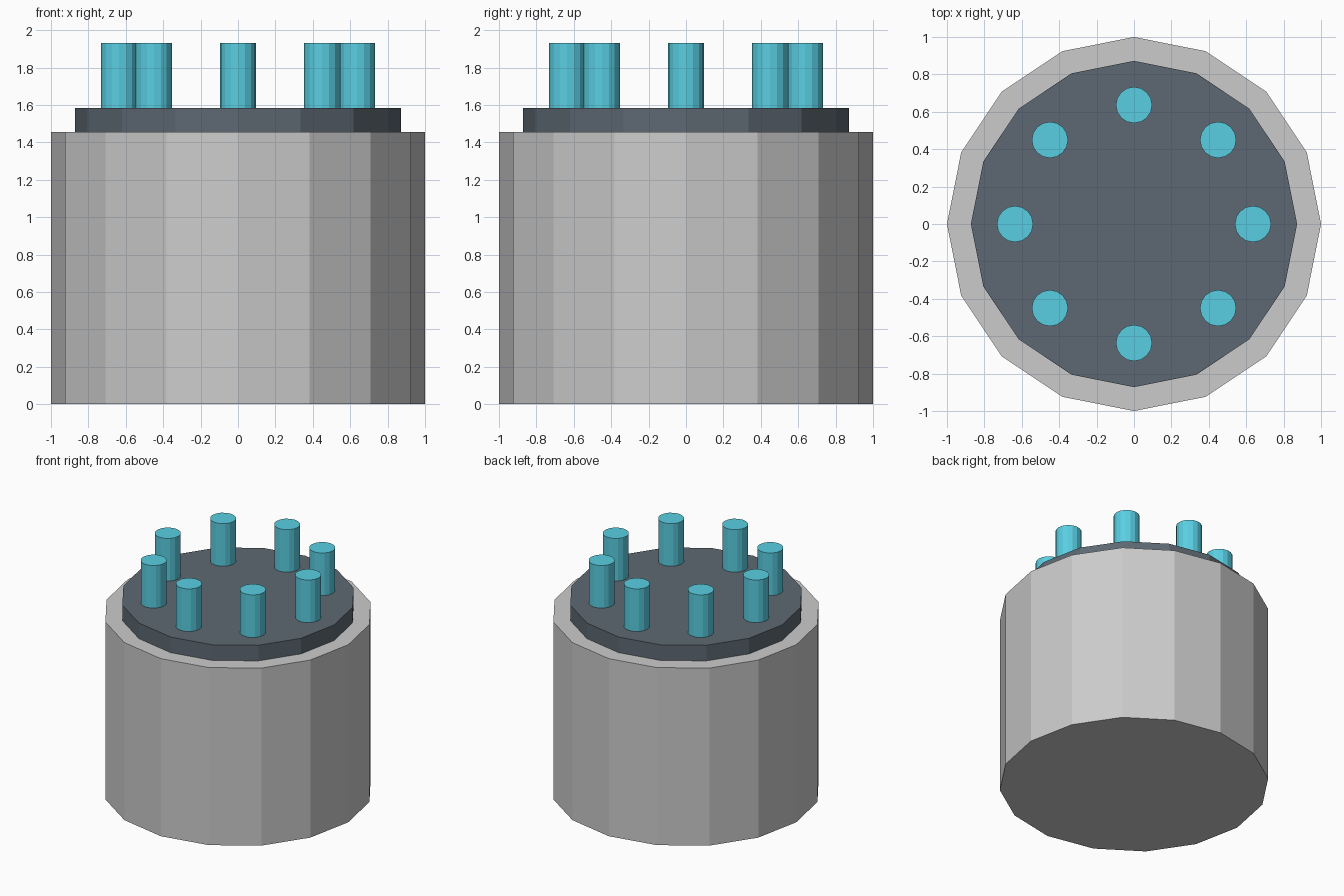
import bpy
from math import cos, sin, pi

if "Cube" in bpy.data.objects:
    bpy.data.objects.remove(bpy.data.objects["Cube"])


def material(name, color):
    mat = bpy.data.materials.new(name)
    mat.diffuse_color = (*color, 1)
    mat.use_nodes = True
    mat.node_tree.nodes["Principled BSDF"].inputs["Base Color"].default_value = mat.diffuse_color
    return mat


def cylinder(name, sides, radius, z0, z1, x=0, y=0, mat=None):
    bpy.ops.mesh.primitive_cylinder_add(vertices=sides, radius=radius, depth=z1 - z0,
                                        location=(x, y, (z0 + z1) / 2))
    obj = bpy.context.object
    obj.name = name
    if mat:
        obj.data.materials.append(mat)
    return obj


slate = material("slate", (0.11, 0.14, 0.17))
cyan = material("cyan", (0.10, 0.62, 0.76))

# Sixteen-sided drum and the raised plate on top
cylinder("drum_body", 16, 1.0, 0, 1.455)
cylinder("top_plate", 16, 0.872, 1.455, 1.583, mat=slate)

# Ring of eight upright pins
for i in range(8):
    a = i * pi / 4
    cylinder(f"pin_{i + 1}", 16, 0.097, 1.583, 1.932,
             0.636 * cos(a), 0.636 * sin(a), cyan)
